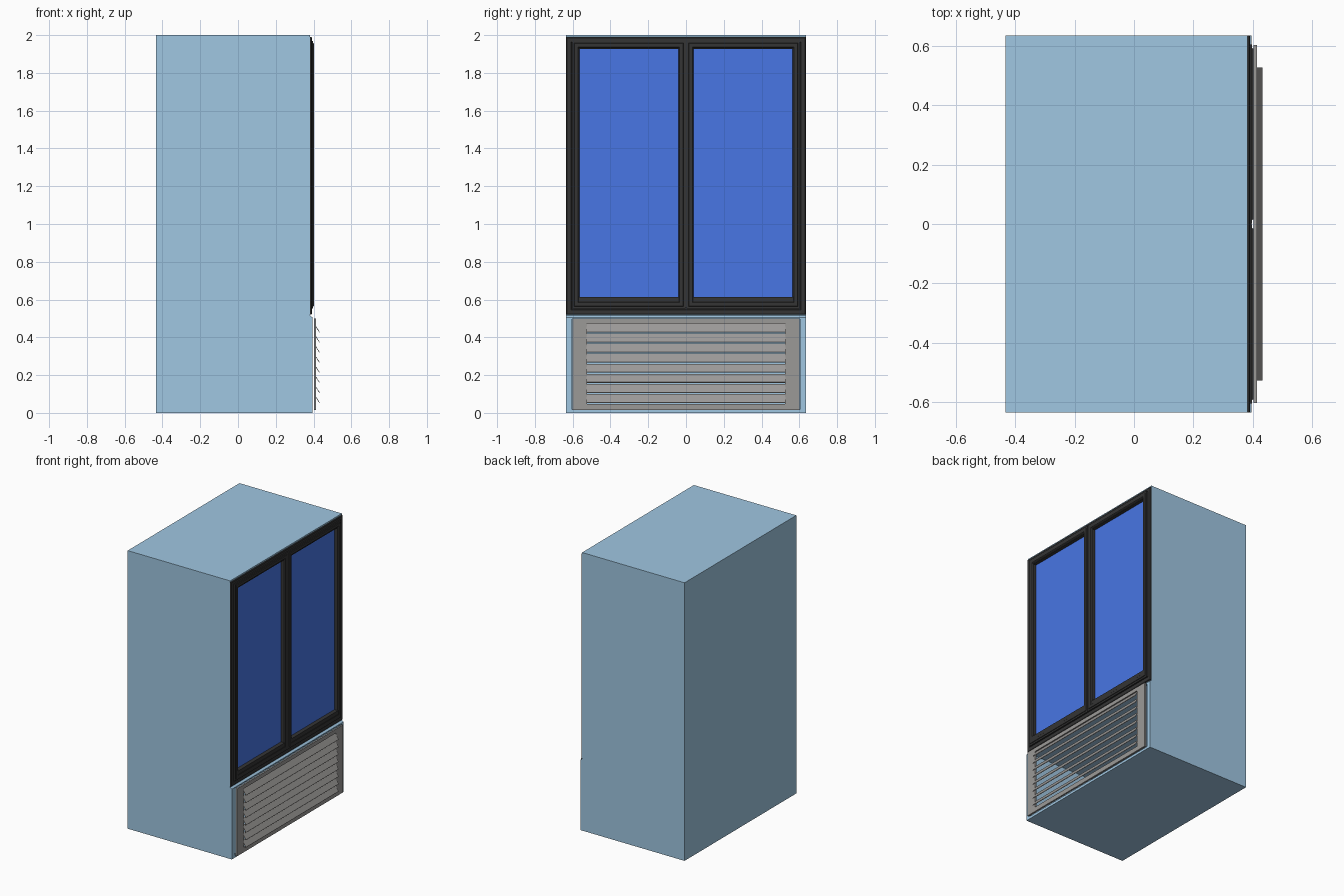
import bpy, bmesh

if "Cube" in bpy.data.objects:
    bpy.data.objects.remove(bpy.data.objects["Cube"])


def material(name, rgb):
    m = bpy.data.materials.new(name)
    m.diffuse_color = (*rgb, 1)
    m.use_nodes = True
    m.node_tree.nodes["Principled BSDF"].inputs["Base Color"].default_value = m.diffuse_color
    return m


BLUE = material("cabinet_blue", (0.35, 0.57, 0.76))
BLACK = material("frame_black", (0.035, 0.035, 0.035))
GLASS = material("glass_blue", (0.065, 0.18, 0.78))
GREY = material("grille_grey", (0.33, 0.32, 0.31))


def finish(name, bm, mat):
    bmesh.ops.recalc_face_normals(bm, faces=bm.faces)
    me = bpy.data.meshes.new(name)
    bm.to_mesh(me)
    bm.free()
    me.materials.append(mat)
    ob = bpy.data.objects.new(name, me)
    bpy.context.collection.objects.link(ob)
    return ob


def extrude_y(name, profile, y0, y1, mat):
    """Closed solid from an x/z profile running along y."""
    bm = bmesh.new()
    a, b = ([bm.verts.new((x, y, z)) for x, z in profile] for y in (y0, y1))
    bm.faces.new(a)
    bm.faces.new(b[::-1])
    for i in range(len(a)):
        n = (i + 1) % len(a)
        bm.faces.new((a[i], b[i], b[n], a[n]))
    return finish(name, bm, mat)


def box(name, x0, x1, y0, y1, z0, z1, mat):
    return extrude_y(name, [(x0, z0), (x1, z0), (x1, z1), (x0, z1)], y0, y1, mat)


def ring(name, rects, mat):
    """Closed rectangular ring through (y0, y1, z0, z1, x) loops."""
    bm = bmesh.new()
    loops = [[bm.verts.new((x, y, z)) for y, z in ((y0, z0), (y1, z0), (y1, z1), (y0, z1))]
             for y0, y1, z0, z1, x in rects]
    for k, a in enumerate(loops):
        b = loops[(k + 1) % len(loops)]
        for j in range(4):
            n = (j + 1) % 4
            bm.faces.new((a[j], a[n], b[n], b[j]))
    return finish(name, bm, mat)


def frame(name, y0, y1, z0, z1, profile, mat):
    """Picture frame swept from (inset, x) profile points."""
    return ring(name, [(y0 + i, y1 - i, z0 + i, z1 - i, x) for i, x in profile], mat)


def carve(target, name, *dims):
    """Cut a box-shaped recess with a hidden helper."""
    cutter = box(name + "_cutter", *dims, BLUE)
    cutter.hide_render = True
    cutter.hide_viewport = True
    mod = target.modifiers.new(name, "BOOLEAN")
    mod.operation = "DIFFERENCE"
    mod.solver = "EXACT"
    mod.object = cutter


# Cabinet with slightly deeper machine base, door recess and hollow machine bay
body = extrude_y("cabinet_body", [(-0.433, 0), (0.395, 0), (0.395, 0.505), (0.382, 0.515),
                                  (0.382, 2.0), (-0.433, 2.0)], -0.635, 0.635, BLUE)
carve(body, "machine_bay", -0.415, 0.45, -0.603, 0.603, 0.018, 0.497)
carve(body, "door_recess", 0.362, 0.45, -0.602, 0.602, 0.556, 1.966)

# Fixed door surround
frame("door_surround", -0.635, 0.635, 0.52, 1.99,
      [(0, 0.38), (0, 0.387), (0.004, 0.391), (0.026, 0.391), (0.028, 0.387),
       (0.04, 0.387), (0.04, 0.38)], BLACK)

# Two glazed doors, panes set back inside the frames
for side, y0, y1 in (("left", -0.604, -0.002), ("right", 0.002, 0.604)):
    frame(side + "_door_frame", y0, y1, 0.552, 1.970,
          [(0, 0.383), (0, 0.398), (0.012, 0.398), (0.014, 0.402),
           (0.032, 0.402), (0.039, 0.395), (0.039, 0.364), (0.006, 0.364), (0.006, 0.383)], BLACK)
    box(side + "_door_lower_rail", 0.364, 0.400, y0 + 0.034, y1 - 0.034, 0.58, 0.613, BLACK)
    box(side + "_door_top_rail", 0.364, 0.396, y0 + 0.034, y1 - 0.034, 1.927, 1.935, BLACK)
    box(side + "_door_glass", 0.365, 0.371, y0 + 0.036, y1 - 0.036, 0.61, 1.93, GLASS)

# Centre mullion behind the door gap
box("centre_mullion", 0.363, 0.396, -0.008, 0.008, 0.558, 1.964, BLACK)

# Grille plate with open middle
OUTER = (-0.602, 0.602, 0.015, 0.5)
INNER = (-0.525, 0.525, 0.048, 0.472)
ring("grille_plate", [(*OUTER, 0.402), (*OUTER, 0.414), (*INNER, 0.414), (*INNER, 0.402)], GREY)

# Sloping louvre slats, passing through the plate opening
PITCH = 0.0533
for i in range(8):
    top = 0.473 - i * PITCH
    low = top - 0.047
    extrude_y(f"louvre_{i + 1}", [(0.404, top), (0.432, low + 0.003),
                                  (0.430, low), (0.402, top - 0.003)], -0.527, 0.527, GREY)
